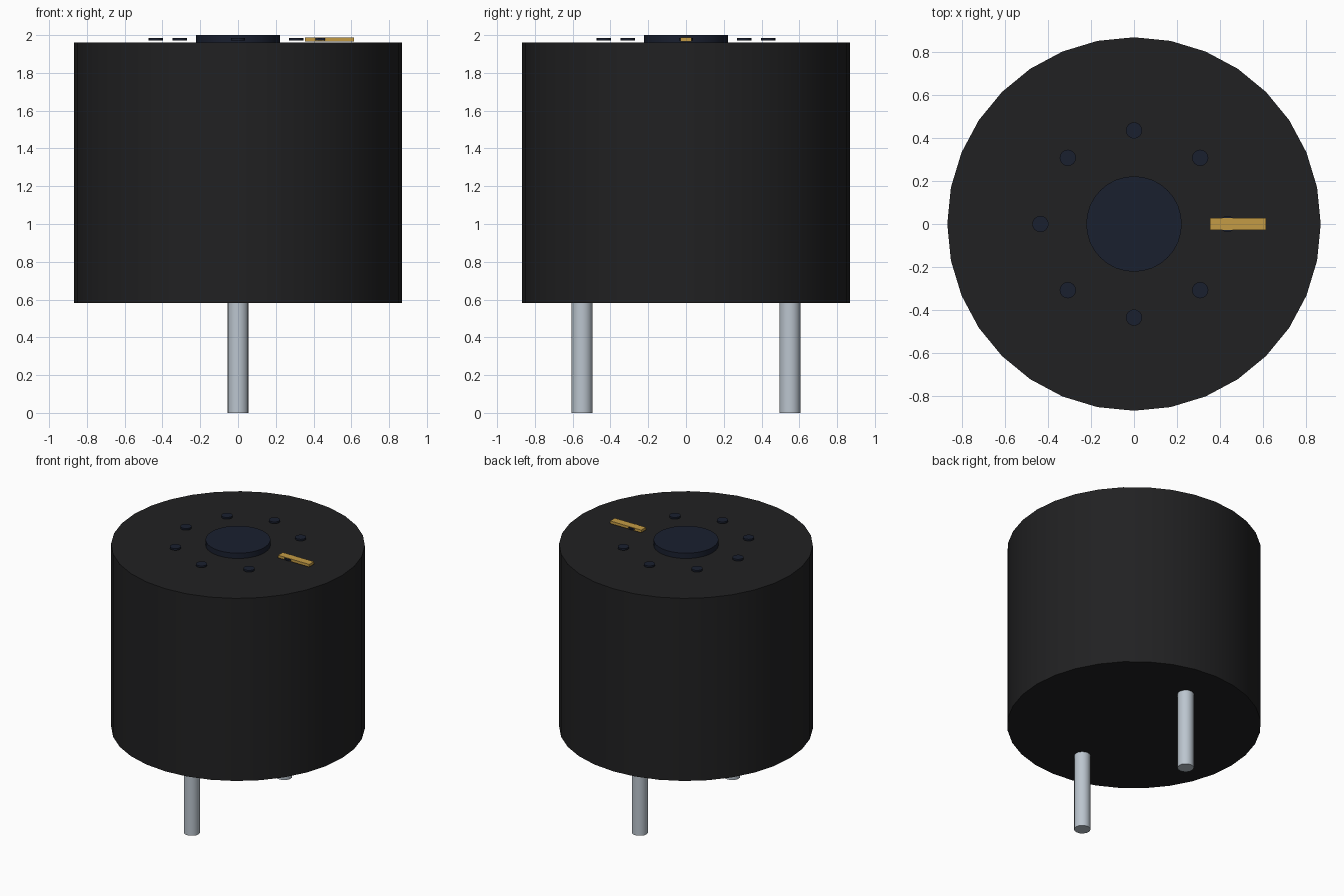
import bpy
from math import cos, sin, pi, radians

if "Cube" in bpy.data.objects:
    bpy.data.objects.remove(bpy.data.objects["Cube"])


def material(name, rgb):
    mat = bpy.data.materials.new(name)
    mat.diffuse_color = (*rgb, 1)
    mat.use_nodes = True
    mat.node_tree.nodes["Principled BSDF"].inputs["Base Color"].default_value = mat.diffuse_color
    return mat


black = material("black_plastic", (0.015, 0.015, 0.016))
navy = material("dark_opening", (0.010, 0.014, 0.028))
steel = material("steel", (0.50, 0.56, 0.62))
gold = material("gold", (0.55, 0.33, 0.06))


def cylinder(name, radius, z0, z1, mat, x=0, y=0, sides=32):
    bpy.ops.mesh.primitive_cylinder_add(
        vertices=sides, radius=radius, depth=z1 - z0,
        location=(x, y, (z0 + z1) / 2))
    ob = bpy.context.object
    ob.name = name
    ob.data.materials.append(mat)
    bpy.ops.object.shade_smooth_by_angle(angle=radians(35))
    return ob


# Round housing
cylinder("housing", 0.868, 0.582, 1.96, black)

# Raised sound port in the middle of the top
cylinder("sound_port", 0.222, 1.955, 2.0, navy)

# Ring of eight small thin dots, hovering just above the top
for i in range(8):
    a = i * pi / 4
    cylinder(f"vent_dot_{i + 1}", 0.038, 1.971, 1.984, navy,
             0.435 * cos(a), 0.435 * sin(a), sides=16)

# Gold polarity bar
bpy.ops.mesh.primitive_cube_add(size=1, location=(0.484, 0, 1.977))
bar = bpy.context.object
bar.name = "polarity_bar"
bar.dimensions = (0.26, 0.056, 0.02)
bpy.ops.object.transform_apply(location=False, rotation=False, scale=True)
bar.data.materials.append(gold)

# Two metal pins underneath
for name, side in (("front_pin", -1), ("back_pin", 1)):
    cylinder(name, 0.056, 0, 0.60, steel, y=side * 0.55, sides=16)
